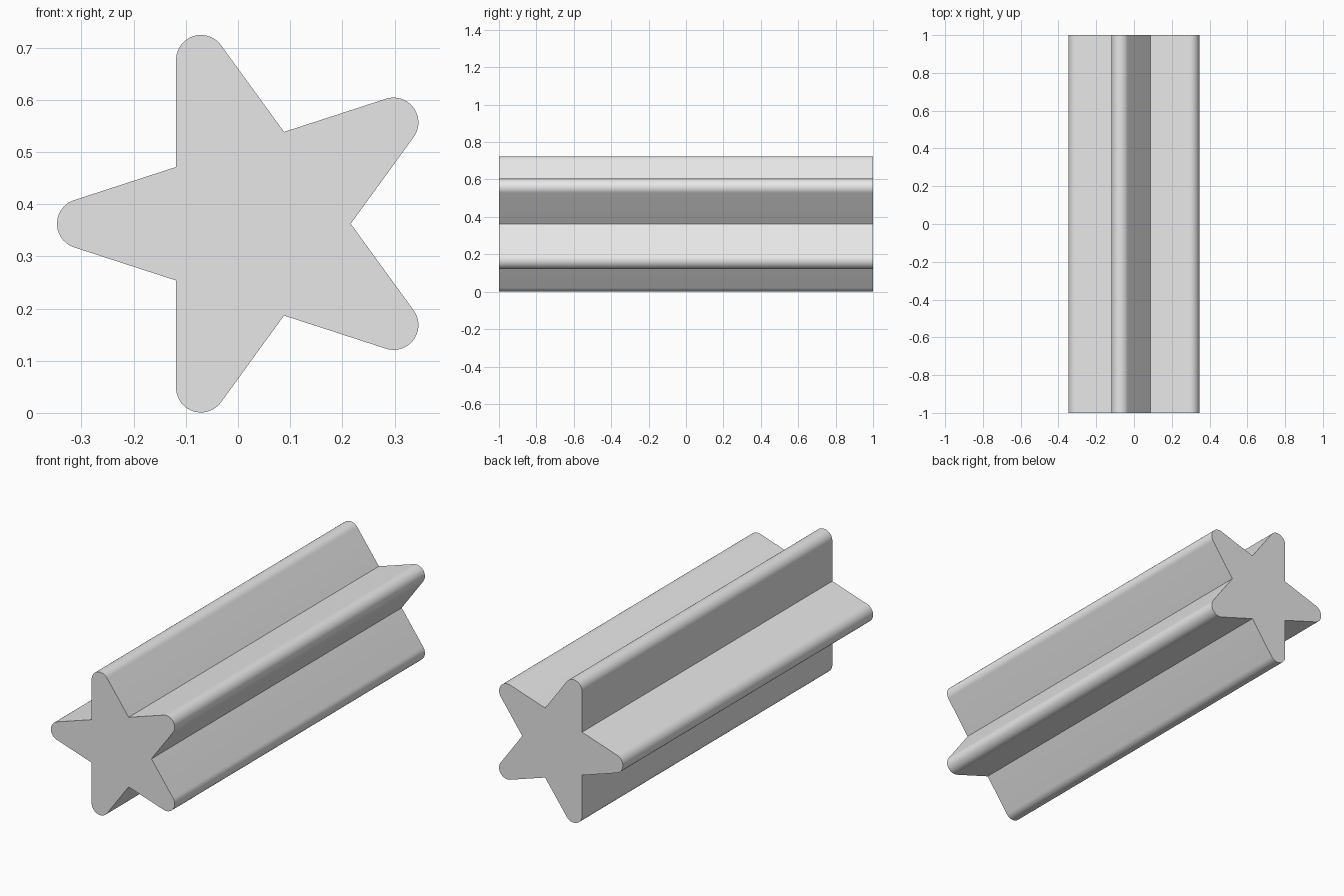
import bpy, bmesh, math
from mathutils import Vector

cube = bpy.data.objects.get("Cube")
if cube:
    bpy.data.objects.remove(cube, do_unlink=True)

# Star proportions
CX, CZ = 0.031, 0.3625      # star centre
INNER = 0.185               # radius of the inward corners
TIP = 0.0476                # rounding radius of the points
HALF_LENGTH = 1.0
STEPS = 20                  # segments in each rounded point

# Sharp points are pulled back so the rounding is tangent to the flanks
sharp = INNER * math.cos(math.radians(36)) / math.sin(math.radians(18))
tip_centre = sharp - TIP / math.sin(math.radians(18))


def polar(radius, degrees):
    a = math.radians(degrees)
    return Vector((radius * math.cos(a), 0, radius * math.sin(a)))


# Outline: one inward corner, then one rounded point, five times
outline = []
for k in range(5):
    outline.append(polar(INNER, 72 * k))
    axis = 72 * k + 36
    for i in range(STEPS + 1):
        outline.append(polar(tip_centre, axis) + polar(TIP, axis - 72 + 144 * i / STEPS))

# Extrude the outline along y
bm = bmesh.new()
offset = Vector((CX, -HALF_LENGTH, CZ))
front = bm.faces.new([bm.verts.new(p + offset) for p in outline])
back = bmesh.ops.extrude_face_region(bm, geom=[front], use_keep_orig=True)
moved = [g for g in back["geom"] if isinstance(g, bmesh.types.BMVert)]
bmesh.ops.translate(bm, verts=moved, vec=(0, 2 * HALF_LENGTH, 0))
bmesh.ops.recalc_face_normals(bm, faces=bm.faces)
mesh = bpy.data.meshes.new("star_bar")
bm.to_mesh(mesh)
bm.free()

star = bpy.data.objects.new("star_bar", mesh)
bpy.context.collection.objects.link(star)

# Plain grey material
grey = bpy.data.materials.new("light_grey")
grey.use_nodes = True
colour = (0.8, 0.8, 0.8, 1)
grey.diffuse_color = colour
grey.node_tree.nodes["Principled BSDF"].inputs["Base Color"].default_value = colour
mesh.materials.append(grey)

# Smooth rounded points, crisp corners and ends
bpy.ops.object.select_all(action="DESELECT")
star.select_set(True)
bpy.context.view_layer.objects.active = star
bpy.ops.object.shade_smooth_by_angle(angle=math.radians(30))
